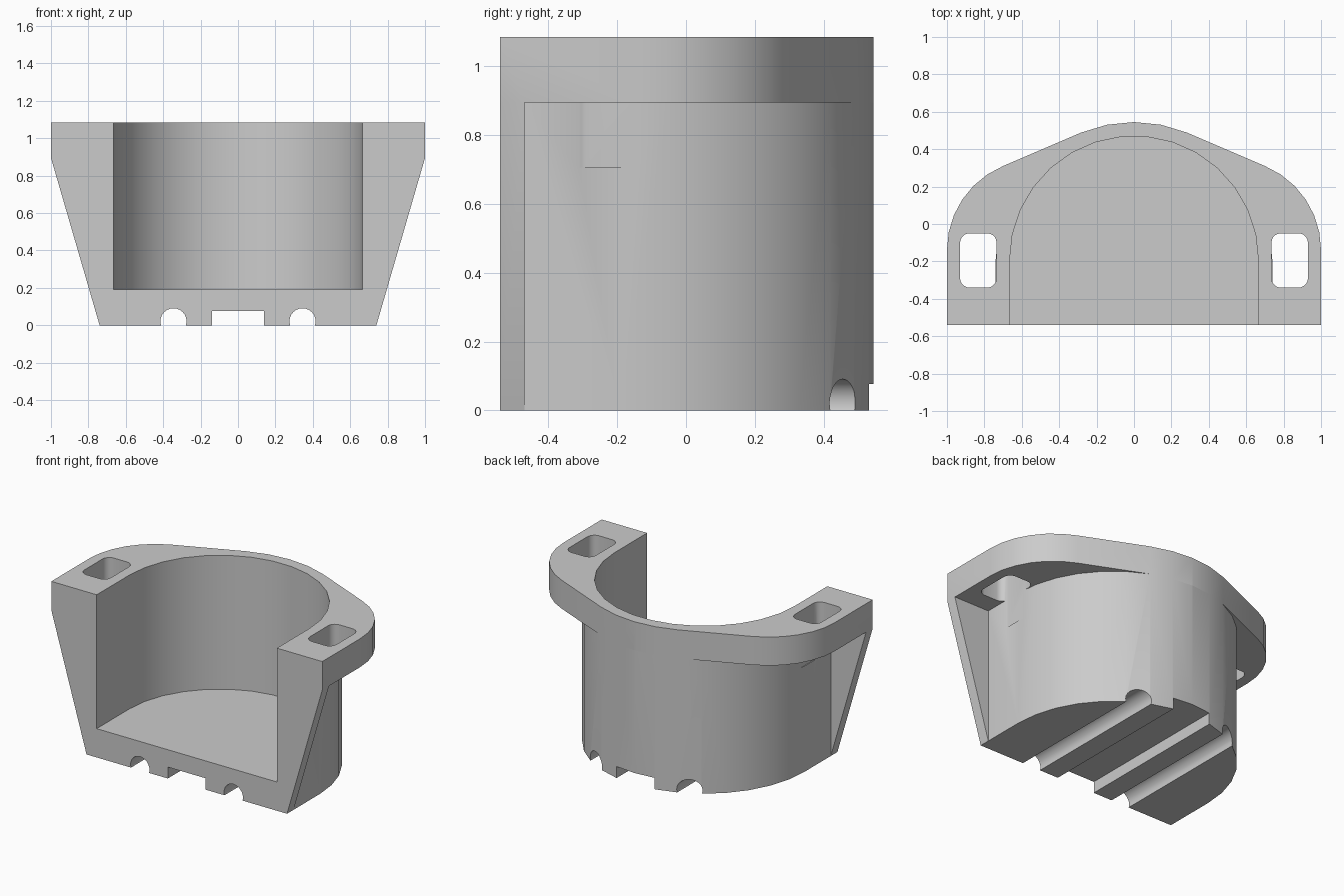
import bpy, bmesh
from math import cos, sin, radians

if "Cube" in bpy.data.objects:
    bpy.data.objects.remove(bpy.data.objects["Cube"], do_unlink=True)

FRONT, AXIS_Y = -0.54, -0.195
FLANGE_Z, TOP_Z, FLOOR_Z = 0.895, 1.085, 0.192

grey = bpy.data.materials.new("plain grey")
grey.use_nodes = True
grey.diffuse_color = (0.6, 0.6, 0.6, 1)
grey.node_tree.nodes["Principled BSDF"].inputs["Base Color"].default_value = (0.6, 0.6, 0.6, 1)


def arc(cx, cy, r, a0, a1, steps):
    angles = [radians(a0 + (a1 - a0) * i / steps) for i in range(steps + 1)]
    return [(cx + r * cos(a), cy + r * sin(a)) for a in angles]


def prism(name, outline, lo, hi, axis="Z"):
    """Extrude a closed outline along z (xy outline) or y (xz outline)."""
    bm = bmesh.new()
    place = (lambda p, h: (p[0], p[1], h)) if axis == "Z" else (lambda p, h: (p[0], h, p[1]))
    face = bm.faces.new([bm.verts.new(place(p, lo)) for p in outline])
    out = bmesh.ops.extrude_face_region(bm, geom=[face])
    shift = (0, 0, hi - lo) if axis == "Z" else (0, hi - lo, 0)
    bmesh.ops.translate(bm, vec=shift, verts=[g for g in out["geom"] if isinstance(g, bmesh.types.BMVert)])
    bmesh.ops.recalc_face_normals(bm, faces=bm.faces)
    mesh = bpy.data.meshes.new(name)
    bm.to_mesh(mesh)
    bm.free()
    mesh.materials.append(grey)
    ob = bpy.data.objects.new(name, mesh)
    bpy.context.collection.objects.link(ob)
    return ob


def combine(target, tool, operation):
    mod = target.modifiers.new(tool.name, "BOOLEAN")
    mod.operation, mod.solver, mod.object = operation, "EXACT", tool
    bpy.context.view_layer.objects.active = target
    bpy.ops.object.modifier_apply(modifier=mod.name)
    bpy.data.objects.remove(tool, do_unlink=True)


def mirrored(half):
    return half + [(-x, y) for x, y in reversed(half)]


# Round-backed shell
shell = [(0.74, FRONT)] + arc(0, AXIS_Y, 0.74, 0, 180, 16) + [(-0.74, FRONT)]
holder = prism("cup_holder", shell, 0, FLANGE_Z)

# Wide top flange: shoulder arc, straight run, then the back arc of the shell
half = [(1, FRONT)] + arc(0.514, -0.139, 0.486, 0, 67.5, 6) + arc(0, AXIS_Y, 0.74, 67.5, 78.75, 1)
flange = mirrored(half)
flange.insert(len(half), (0, AXIS_Y + 0.74))
combine(holder, prism("flange", flange, FLANGE_Z, TOP_Z), "UNION")

# Tapered front webs under the flange
for s in (1, -1):
    web = [(s * 0.7, 0), (s * 0.74, 0), (s, FLANGE_Z), (s * 0.7, FLANGE_Z)]
    combine(holder, prism("web", web, FRONT, -0.47, "Y"), "UNION")

# Open-fronted cavity
cavity = [(0.665, -0.7)] + arc(0, AXIS_Y, 0.665, 0, 180, 15) + [(-0.665, -0.7)]
combine(holder, prism("cavity", cavity, FLOOR_Z, 1.3), "DIFFERENCE")

# Rounded strap slots
for s in (1, -1):
    slot = []
    for cx, cy, a in ((0.88, -0.1, 0), (0.785, -0.1, 90), (0.785, -0.29, 180), (0.88, -0.29, 270)):
        slot += [(s * x, y) for x, y in arc(cx, cy, 0.05, a, a + 90, 5)]
    combine(holder, prism("slot", slot, 0.705, 1.3), "DIFFERENCE")

# Grooves along the underside
for s in (1, -1):
    groove = arc(s * 0.345, 0.021, 0.07, 0, 345, 23)
    combine(holder, prism("groove", groove, -0.7, 0.7, "Y"), "DIFFERENCE")
channel = [(-0.14, -0.1), (0.14, -0.1), (0.14, 0.076), (-0.14, 0.076)]
combine(holder, prism("channel", channel, -0.7, 0.7, "Y"), "DIFFERENCE")

# Smooth curves with crisp edges
bpy.ops.object.select_all(action="DESELECT")
holder.select_set(True)
bpy.context.view_layer.objects.active = holder
bpy.ops.object.shade_smooth_by_angle(angle=radians(30))
